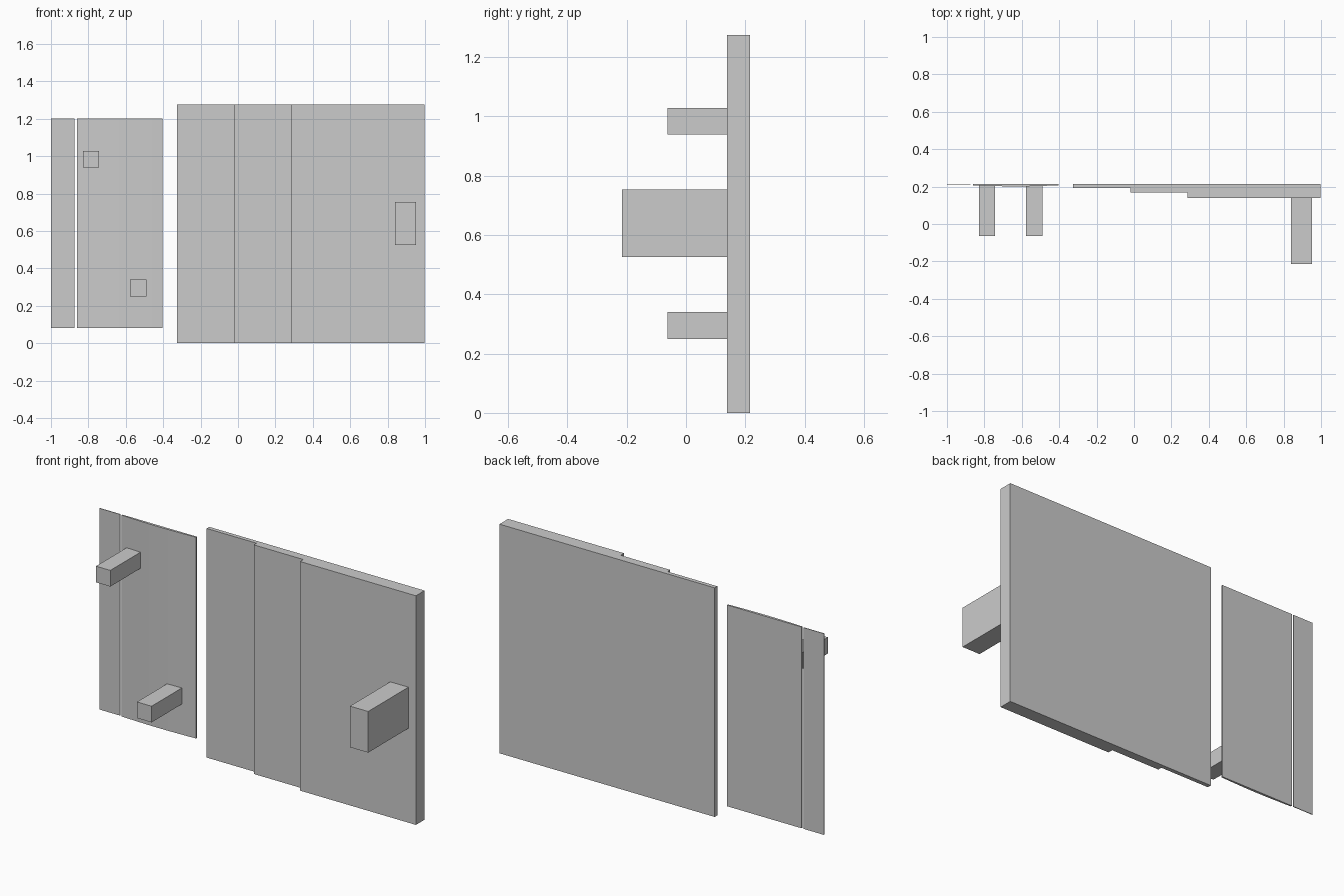
import bpy
import bmesh
import math

if "Cube" in bpy.data.objects:
    bpy.data.objects.remove(bpy.data.objects["Cube"])


def extrude_plan(name, plan, z0, z1):
    """Solid made by raising a plan outline (x, y) from z0 to z1."""
    bm = bmesh.new()
    face = bm.faces.new([bm.verts.new((x, y, z0)) for x, y in plan])
    res = bmesh.ops.extrude_face_region(bm, geom=[face])
    top = [v for v in res["geom"] if isinstance(v, bmesh.types.BMVert)]
    bmesh.ops.translate(bm, verts=top, vec=(0, 0, z1 - z0))
    bmesh.ops.recalc_face_normals(bm, faces=bm.faces)
    mesh = bpy.data.meshes.new(name)
    bm.to_mesh(mesh)
    bm.free()
    obj = bpy.data.objects.new(name, mesh)
    bpy.context.collection.objects.link(obj)
    return obj


def box(name, x0, x1, y0, y1, z0, z1):
    return extrude_plan(name, [(x0, y0), (x1, y0), (x1, y1), (x0, y1)], z0, z1)


BACK = 0.215

# Large panel, its front stepping forward twice towards the right
extrude_plan("stepped_panel", [
    (-0.327, BACK), (-0.327, 0.192), (-0.02, 0.192), (-0.02, 0.168),
    (0.285, 0.168), (0.285, 0.139), (0.998, 0.139), (0.998, BACK)], 0, 1.275)

# Small panel with a barely bowed front
X0, X1, STEPS = -0.862, -0.403, 8
bow = [(X0 + (X1 - X0) * i / STEPS, 0.207 - 0.006 * math.sin(math.pi * i / STEPS))
       for i in range(STEPS + 1)]
extrude_plan("bowed_panel", bow + [(X1, BACK), (X0, BACK)], 0.08, 1.2)

# Thin strip at the far left
box("side_strip", -1.0, -0.873, 0.211, BACK, 0.08, 1.2)

# Bars standing out from the front faces
box("upper_bar", -0.83, -0.742, -0.063, 0.206, 0.938, 1.028)
box("lower_bar", -0.578, -0.488, -0.063, 0.206, 0.25, 0.34)
box("large_bar", 0.84, 0.952, -0.215, 0.14, 0.525, 0.754)
